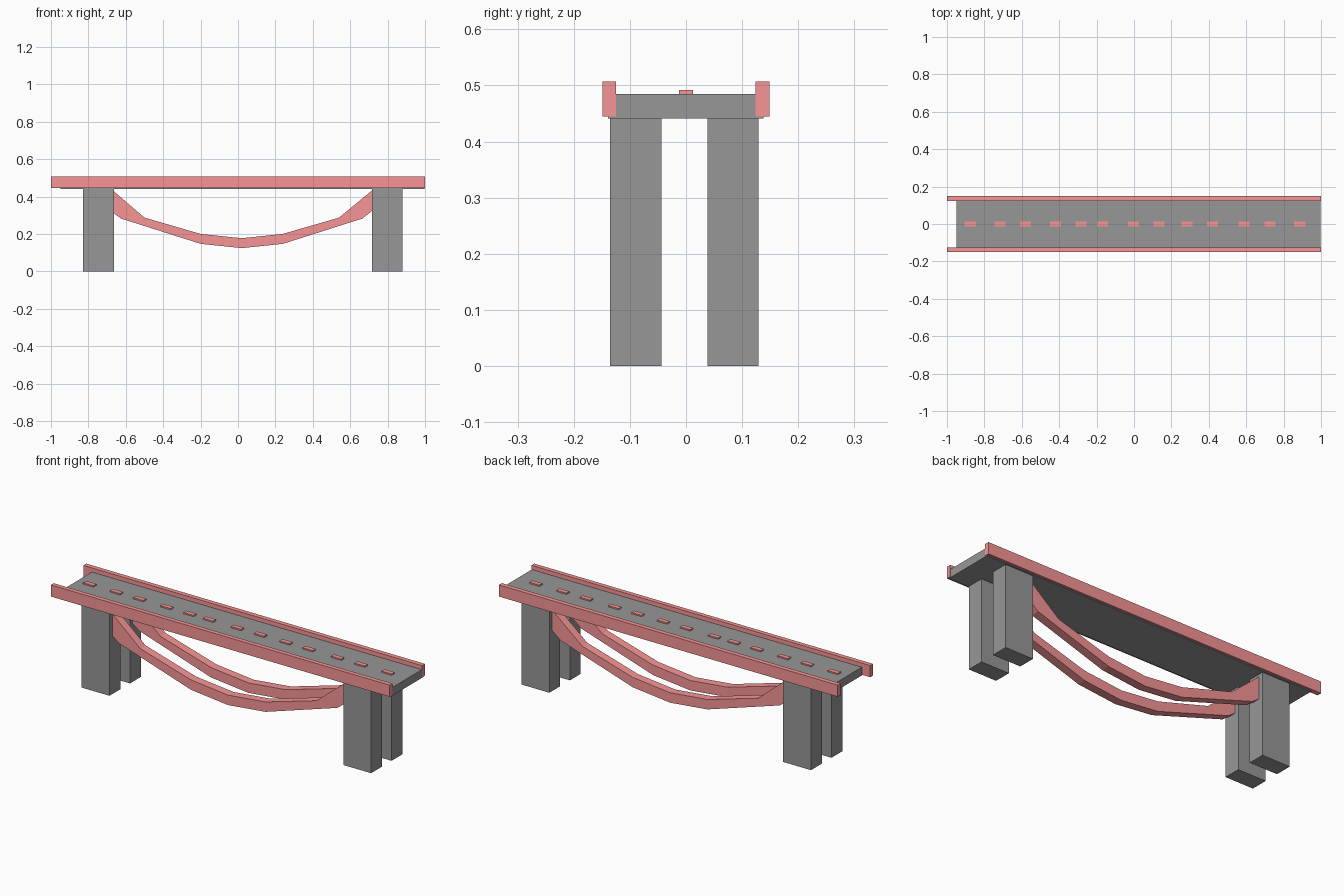
import bpy

if "Cube" in bpy.data.objects:
    bpy.data.objects.remove(bpy.data.objects["Cube"])


def material(name, color):
    m = bpy.data.materials.new(name)
    m.diffuse_color = color
    m.use_nodes = True
    m.node_tree.nodes["Principled BSDF"].inputs["Base Color"].default_value = m.diffuse_color
    return m


red = material("red_paint", (0.93, 0.3, 0.3, 1))
grey = material("dark_concrete", (0.31, 0.31, 0.31, 1))


def prism(name, profile, y0, y1, mat):
    """Extrude an (x, z) outline, listed counter-clockwise from the front, along y."""
    n = len(profile)
    verts = [(x, y, z) for y in (y0, y1) for x, z in profile]
    faces = [list(range(n)), list(range(2 * n - 1, n - 1, -1))]
    faces += [[(i + 1) % n, i, n + i, n + (i + 1) % n] for i in range(n)]
    mesh = bpy.data.meshes.new(name)
    mesh.from_pydata(verts, [], faces)
    mesh.materials.append(mat)
    obj = bpy.data.objects.new(name, mesh)
    bpy.context.collection.objects.link(obj)
    return obj


def box(name, x0, x1, y0, y1, z0, z1, mat):
    return prism(name, [(x0, z0), (x1, z0), (x1, z1), (x0, z1)], y0, y1, mat)


# Road deck
box("road_deck", -0.95, 0.998, -0.139, 0.138, 0.441, 0.485, grey)

# Side rails
box("front_rail", -1, 1, -0.149, -0.125, 0.445, 0.507, red)
box("back_rail", -1, 1, 0.124, 0.149, 0.445, 0.507, red)

# Four pillars
for side, x0, x1 in (("left", -0.828, -0.664), ("right", 0.716, 0.88)):
    box(f"{side}_front_pillar", x0, x1, -0.135, -0.044, 0, 0.443, grey)
    box(f"{side}_back_pillar", x0, x1, 0.038, 0.129, 0, 0.443, grey)

# Sagging faceted arches between the pillars
lower = [(-0.70, 0.335), (-0.664, 0.31), (-0.625, 0.282), (-0.2, 0.147), (0.02, 0.124),
         (0.24, 0.147), (0.665, 0.282), (0.716, 0.322), (0.74, 0.342)]
upper = [(0.74, 0.441), (0.716, 0.432), (0.54, 0.287), (0.24, 0.2), (0.02, 0.177),
         (-0.2, 0.2), (-0.5, 0.287), (-0.664, 0.428), (-0.70, 0.441)]
prism("front_arch", lower + upper, -0.111, -0.066, red)
prism("back_arch", lower + upper, 0.06, 0.105, red)

# Lane dashes, slightly unevenly spaced
dash_x = [-0.875, -0.717, -0.58, -0.42, -0.283, -0.168, -0.003,
          0.133, 0.283, 0.42, 0.588, 0.727, 0.886]
for i, x in enumerate(dash_x):
    box(f"lane_dash_{i + 1}", x - 0.03, x + 0.03, -0.0125, 0.0125, 0.48, 0.492, red)
